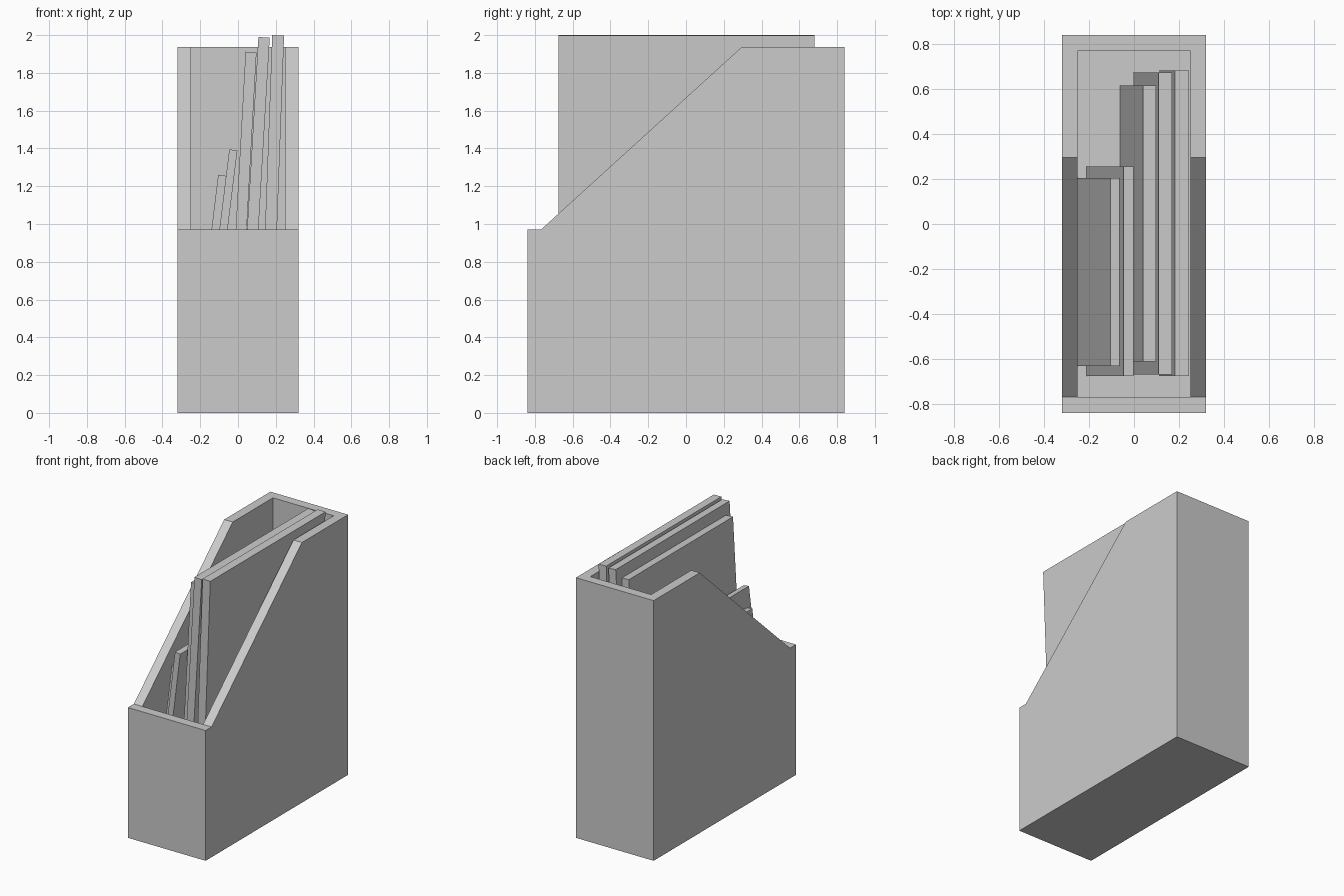
import bpy, bmesh
from math import atan2, sin, cos

if "Cube" in bpy.data.objects:
    bpy.data.objects.remove(bpy.data.objects["Cube"])


def prism(name, pts, axis, lo, hi):
    """Extrude a 2D profile along 'x' (pts are y,z) or 'y' (pts are x,z)."""
    def place(p, t):
        return (t, p[0], p[1]) if axis == 'x' else (p[0], t, p[1])
    bm = bmesh.new()
    face = bm.faces.new([bm.verts.new(place(p, lo)) for p in pts])
    ext = bmesh.ops.extrude_face_region(bm, geom=[face])
    d = (hi - lo, 0, 0) if axis == 'x' else (0, hi - lo, 0)
    bmesh.ops.translate(bm, vec=d, verts=[v for v in ext['geom'] if isinstance(v, bmesh.types.BMVert)])
    bmesh.ops.recalc_face_normals(bm, faces=bm.faces)
    mesh = bpy.data.meshes.new(name)
    bm.to_mesh(mesh)
    bm.free()
    obj = bpy.data.objects.new(name, mesh)
    bpy.context.collection.objects.link(obj)
    return obj


W, D, H, LOW, T = 0.32, 0.838, 1.937, 0.97, 0.07

# Magazine holder: side profile hollowed by a box
holder = prism("magazine_holder", [(-D, 0), (D, 0), (D, H), (0.295, H), (-D + T, LOW), (-D, LOW)], 'x', -W, W)
cavity = prism("cavity_cutter", [(-D + T, T), (D - T, T), (D - T, 2.3), (-D + T, 2.3)], 'x', -W + T, W - T)
cut = holder.modifiers.new("hollow", 'BOOLEAN')
cut.operation = 'DIFFERENCE'
cut.solver = 'EXACT'
cut.object = cavity
cavity.hide_render = True
cavity.hide_set(True)

# Leaning magazines: bottom-left x, top-left x, top-left z, thickness, y range
magazines = [
    (-0.25, -0.105, 1.26, 0.042, -0.63, 0.205),
    (-0.21, -0.046, 1.395, 0.043, -0.675, 0.255),
    (-0.062, 0.04, 1.912, 0.058, -0.61, 0.615),
    (-0.005, 0.108, 1.99, 0.06, -0.667, 0.673),
    (0.11, 0.181, 2.0, 0.063, -0.675, 0.68),
]
for i, (xb, xt, zt, th, y0, y1) in enumerate(magazines, 1):
    zb = T
    a = atan2(xt - xb, zt - zb)
    dx, dz = th * cos(a), -th * sin(a)
    prism(f"magazine_{i}", [(xb, zb), (xb + dx, zb + dz), (xt + dx, zt + dz), (xt, zt)], 'y', y0, y1)
